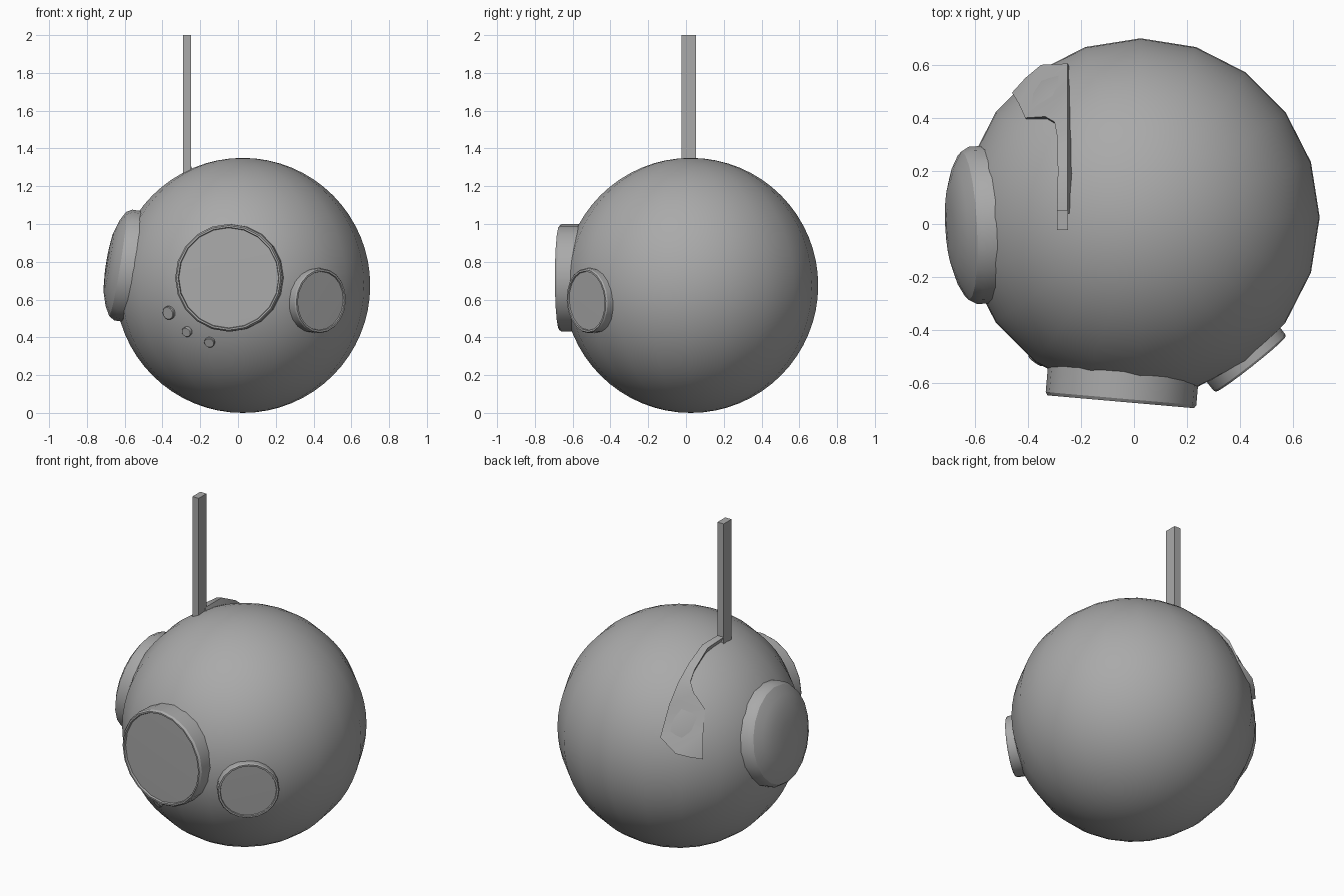
import bpy, bmesh, math
from mathutils import Vector

if "Cube" in bpy.data.objects:
    bpy.data.objects.remove(bpy.data.objects["Cube"])

CENTRE = Vector((0.025, 0.025, 0.675))
RADIUS = 0.675

grey = bpy.data.materials.new("mid_grey")
grey.diffuse_color = (0.4, 0.4, 0.4, 1)
grey.use_nodes = True
grey.node_tree.nodes["Principled BSDF"].inputs["Base Color"].default_value = grey.diffuse_color


def finish(name, bm, smooth_angle=None):
    bmesh.ops.recalc_face_normals(bm, faces=bm.faces[:])
    mesh = bpy.data.meshes.new(name)
    bm.to_mesh(mesh)
    bm.free()
    mesh.materials.append(grey)
    obj = bpy.data.objects.new(name, mesh)
    bpy.context.collection.objects.link(obj)
    if smooth_angle:
        bpy.ops.object.select_all(action='DESELECT')
        obj.select_set(True)
        bpy.context.view_layer.objects.active = obj
        bpy.ops.object.shade_smooth_by_angle(angle=math.radians(smooth_angle))
    return obj


def lathe(name, profile, location, direction, sides=20):
    """Spin (radius, height) points around an axis; the last point is the centre."""
    bm = bmesh.new()
    rings = []
    for r, h in profile[:-1]:
        rings.append([bm.verts.new((r * math.cos(2 * math.pi * i / sides),
                                    r * math.sin(2 * math.pi * i / sides), h))
                      for i in range(sides)])
    tip = bm.verts.new((0, 0, profile[-1][1]))
    for i in range(sides):
        j = (i + 1) % sides
        for a, b in zip(rings, rings[1:]):
            bm.faces.new((a[i], a[j], b[j], b[i]))
        bm.faces.new((rings[-1][i], rings[-1][j], tip))
    bm.faces.new(rings[0][::-1])
    obj = finish(name, bm, 30)
    obj.location = location
    obj.rotation_euler = Vector(direction).to_track_quat('Z', 'Y').to_euler()
    return obj


# Round body
bm = bmesh.new()
bmesh.ops.create_uvsphere(bm, u_segments=20, v_segments=32, radius=RADIUS)
finish("body", bm, 40).location = CENTRE

# Large front lens with raised lip
lathe("main_lens", [(0.285, -0.25), (0.285, -0.012), (0.277, 0), (0.268, 0),
                    (0.265, -0.012), (0, -0.008)],
      (-0.05, -0.67, 0.715), (-0.087, -0.996, 0))

# Smaller side lens with raised lip
lathe("small_lens", [(0.172, -0.13), (0.172, -0.008), (0.167, 0), (0.157, 0),
                     (0.155, -0.008), (0, -0.006)],
      (0.44, -0.528, 0.593), (0.62, -0.785, -0.06))

# Domed side cap
lathe("side_cap", [(0.297, -0.16), (0.297, 0), (0.28, 0.03), (0.23, 0.058),
                   (0.16, 0.08), (0.08, 0.088), (0, 0.09)],
      (-0.607, -0.005, 0.783), (-0.985, -0.05, 0.16))

# Three small round buttons below the main lens
for n, (x, z, r) in enumerate([(-0.365, 0.53, 0.036), (-0.27, 0.43, 0.027),
                               (-0.15, 0.375, 0.028)]):
    dx, dz = x - CENTRE.x, z - CENTRE.z
    out = Vector((dx, -math.sqrt(RADIUS ** 2 - dx * dx - dz * dz), dz)).normalized()
    lathe(f"button_{n + 1}", [(r, -0.03), (r, 0.008), (r * 0.9, 0.012), (0, 0.012)],
          CENTRE + out * RADIUS, out, 14)

# Upright antenna bar
bm = bmesh.new()
bmesh.ops.create_cube(bm, size=1)
for v in bm.verts:
    v.co = (-0.27 + v.co.x * 0.042, 0.015 + v.co.y * 0.075, 1.63 + v.co.z * 0.74)
finish("antenna_bar", bm)

# Bracket that follows the body backwards and widens into a hook
outer = [(-0.25, 0.04, 1.31), (-0.25, 0.2, 1.31), (-0.25, 0.33, 1.245),
         (-0.25, 0.43, 1.17), (-0.25, 0.52, 1.065), (-0.25, 0.605, 0.90),
         (-0.35, 0.60, 0.825), (-0.41, 0.55, 0.80)]
inner = [(-0.29, 0.04, 1.31), (-0.287, 0.2, 1.30), (-0.29, 0.33, 1.22),
         (-0.30, 0.385, 1.17), (-0.335, 0.405, 1.12), (-0.41, 0.40, 1.035),
         (-0.435, 0.455, 0.93), (-0.46, 0.495, 0.78)]
bm = bmesh.new()


def sunk(p):
    return CENTRE + (Vector(p) - CENTRE).normalized() * 0.63


sections = [[bm.verts.new(c) for c in (o, i, sunk(i), sunk(o))]
            for o, i in zip(outer, inner)]
for a, b in zip(sections, sections[1:]):
    for k in range(4):
        m = (k + 1) % 4
        bm.faces.new((a[k], a[m], b[m], b[k]))
bm.faces.new(sections[0])
bm.faces.new(sections[-1][::-1])
finish("antenna_bracket", bm, 30)
